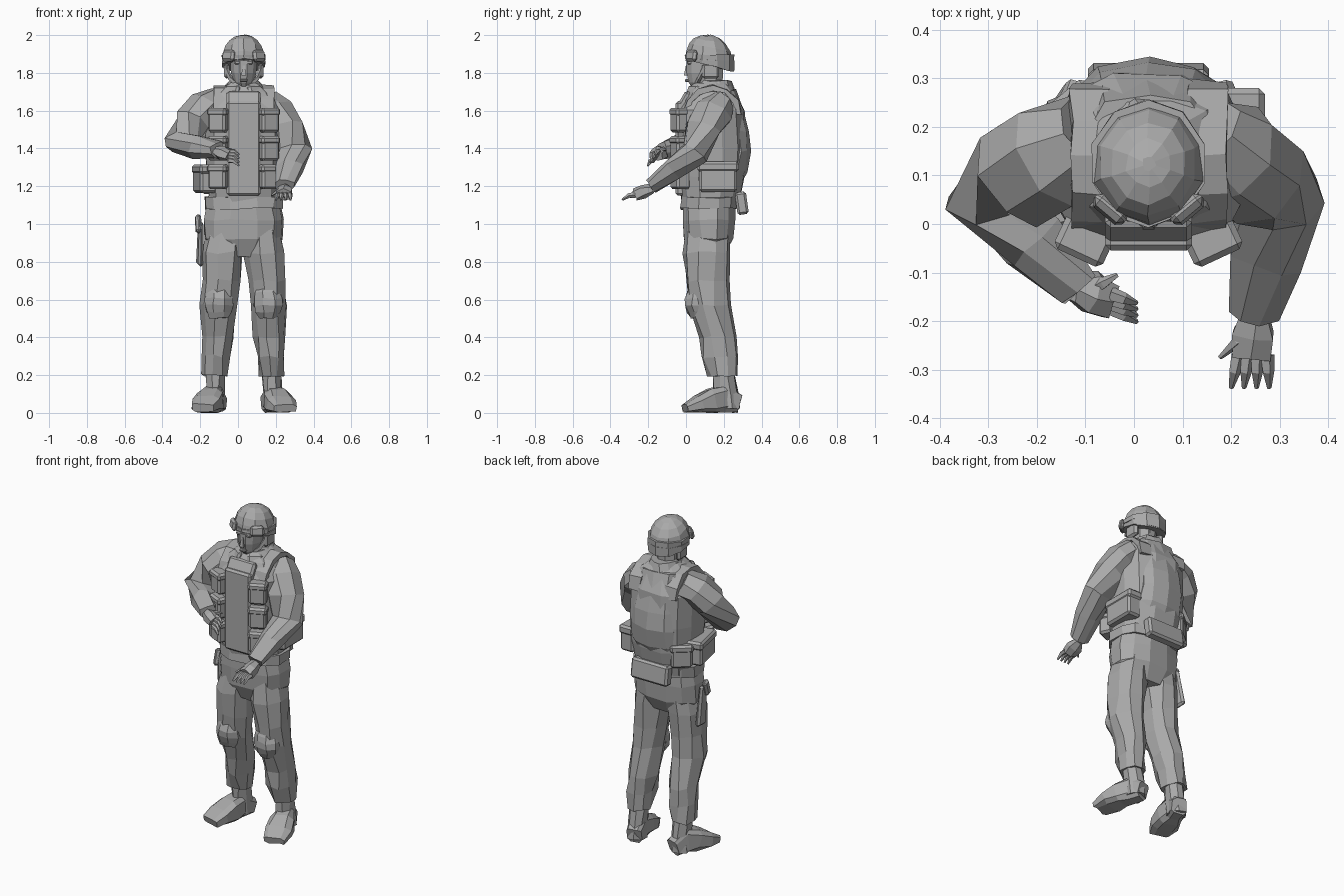
import bpy, bmesh, math, random
from mathutils import Vector, Matrix

random.seed(4)
default = bpy.data.objects.get("Cube")
if default:
    bpy.data.objects.remove(default, do_unlink=True)

grey = bpy.data.materials.new("plain grey")
grey.use_nodes = True
grey.diffuse_color = (0.4, 0.4, 0.4, 1)
grey.node_tree.nodes["Principled BSDF"].inputs["Base Color"].default_value = grey.diffuse_color

MIDDLE = 0.03
SIDES = {"right": -1, "left": 1}


def finish(name, bm):
    bmesh.ops.recalc_face_normals(bm, faces=bm.faces)
    mesh = bpy.data.meshes.new(name)
    bm.to_mesh(mesh)
    bm.free()
    mesh.materials.append(grey)
    obj = bpy.data.objects.new(name, mesh)
    bpy.context.collection.objects.link(obj)


def loft(name, centres, widths, depths, sides=8, level=False, square=1, rough=0.006, tilt=0):
    """Skin rings that lie level, or square to the path through the centres."""
    bm = bmesh.new()
    loops = []
    centres = [Vector(centre) for centre in centres]
    last = len(centres) - 1
    for i, (centre, width, depth) in enumerate(zip(centres, widths, depths)):
        across, front = Vector((1, 0, 0)), Vector((0, 1, 0))
        if not level:
            along = (centres[min(i + 1, last)] - centres[max(i - 1, 0)]).normalized()
            across = along.cross(Vector((0, 0, 1))).normalized()
            front = across.cross(along)
        loop = []
        for k in range(sides):
            angle = math.tau * (k + 0.5) / sides
            c, s = math.cos(angle), math.sin(angle)
            c = math.copysign(abs(c) ** square, c)
            s = math.copysign(abs(s) ** square, s)
            point = centre + across * c * width + front * s * depth
            point.z -= tilt * s * (1 - i / last)
            point += Vector([random.uniform(-rough, rough) for axis in "xyz"])
            point.z = max(point.z, 0)
            loop.append(bm.verts.new(point))
        loops.append(loop)
    for low, high in zip(loops, loops[1:]):
        for k in range(sides):
            n = (k + 1) % sides
            bm.faces.new((low[k], low[n], high[n], high[k]))
    bm.faces.new(loops[0])
    bm.faces.new(loops[-1])
    finish(name, bm)


def column(name, y, profile, sides=12, **options):
    """Upright body part on the middle line, from rows of height, half width, half depth."""
    heights, widths, depths = zip(*profile)
    centres = [(MIDDLE, y, z) for z in heights]
    loft(name, centres, widths, depths, sides, level=True, **options)


def block(name, centre, size, turn=0, lean=0, taper=1, bevel=0.012):
    """Bevelled block, turned about z, leaning about x, narrowed at the top."""
    bm = bmesh.new()
    bmesh.ops.create_cube(bm, size=1)
    for v in bm.verts:
        narrow = taper if v.co.z > 0 else 1
        v.co = Vector((v.co.x * size[0] * narrow, v.co.y * size[1] * narrow, v.co.z * size[2]))
    bmesh.ops.bevel(bm, geom=bm.edges[:], offset=bevel, segments=1, affect='EDGES')
    spin = Matrix.Rotation(math.radians(turn), 4, 'Z') @ Matrix.Rotation(math.radians(lean), 4, 'X')
    bm.transform(Matrix.Translation(centre) @ spin)
    finish(name, bm)


def flapped_pouch(name, centre, size, turn=0):
    """Pouch with a lid that overhangs it a little."""
    block(name, centre, size, turn)
    centre, size = Vector(centre), Vector(size)
    lid = Vector((size.x * 1.1, size.y * 1.1, size.z / 3))
    block(name + "_flap", centre + Vector((0, 0, size.z / 3)), lid, turn)


# Trunk, hips and belt
column("jacket_and_vest", 0.13, [
    (1.1, 0.19, 0.15), (1.25, 0.2, 0.18), (1.4, 0.21, 0.185), (1.6, 0.21, 0.18), (1.7, 0.15, 0.13),
    (1.75, 0.08, 0.09)], square=0.8)
column("hips", 0.12, [(0.83, 0.13, 0.09), (0.92, 0.21, 0.13), (1.02, 0.215, 0.14), (1.15, 0.19, 0.14)],
       square=0.85)
column("belt", 0.12, [(1.08, 0.21, 0.15), (1.14, 0.21, 0.15)], square=0.8)
column("collar", 0.15, [(1.68, 0.12, 0.12), (1.76, 0.08, 0.09)])

# Vest panels, shoulder straps and chest pouches
block("front_panel", (MIDDLE, -0.03, 1.4), (0.18, 0.05, 0.5))
block("front_panel_top", (MIDDLE, 0, 1.65), (0.18, 0.06, 0.1), lean=-30)
steps = [step / 5 for step in range(6)]
spine = [(MIDDLE, 0.17 + 0.08 * math.sin(math.pi * t ** 0.8), 1.17 + 0.54 * t) for t in steps]
loft("back_panel", spine, [0.16 - 0.03 * t for t in steps], [0.09] * len(steps), 10, level=True, square=0.75)
for label, side in SIDES.items():
    x = MIDDLE + side * 0.12
    arc = [math.pi * step / 6 for step in range(7)]
    strap = [(x, 0.14 - 0.14 * math.cos(a), 1.58 + 0.14 * math.sin(a)) for a in arc]
    loft(label + "_shoulder_strap", strap, [0.05] * len(arc), [0.02] * len(arc), 4, square=0.7)
    block(label + "_collar_point", (MIDDLE + side * 0.06, 0.04, 1.71), (0.09, 0.03, 0.05), side * 35, -25)
    for row in range(3):
        flapped_pouch(label + "_chest_pouch_" + "abc"[row], (x + side * 0.01, -0.03, 1.25 + row * 0.15),
                      (0.1, 0.08, 0.13), side * 25)

# Belt kit
flapped_pouch("left_hip_pouch", (0.22, 0.17, 1.25), (0.09, 0.2, 0.16))
flapped_pouch("right_hip_pouch", (-0.17, 0.1, 1.24), (0.1, 0.2, 0.15), 12)
flapped_pouch("right_rear_pouch", (-0.12, 0.22, 1.23), (0.12, 0.1, 0.14), 40)
block("rear_belt_pack", (MIDDLE, 0.295, 1.11), (0.25, 0.06, 0.12), lean=8)
block("thigh_holster", (-0.2, 0.13, 0.9), (0.03, 0.1, 0.24), 8, 8, taper=0.7)
block("holster_grip", (-0.21, 0.1, 1), (0.03, 0.05, 0.1), 8, -20)

# Trousers, knee pads and boots; rows give outward offset, depth, height, half width
leg_rows = [(0.15, 0.2, 0.2, 0.065), (0.145, 0.18, 0.3, 0.08), (0.14, 0.17, 0.4, 0.085),
            (0.13, 0.12, 0.57, 0.095), (0.12, 0.11, 0.7, 0.1), (0.11, 0.11, 0.85, 0.11),
            (0.09, 0.12, 1, 0.1)]
for label, side in SIDES.items():
    centres = [Vector((MIDDLE + side * row[0], row[1], row[2])) for row in leg_rows]
    widths = [row[-1] for row in leg_rows]
    loft(label + "_trouser_leg", centres, widths, [w + 0.015 for w in widths], 9, level=True, rough=0.01)
    knee, ankle = centres[3], centres[0]
    pad = [knee + Vector((0, -0.06, 0.035 * step)) for step in range(-2, 4)]
    bulge = [0.05 + 0.035 * math.sin(math.pi * step / 5) for step in range(6)]
    loft(label + "_knee_pad", pad, bulge, [b * 0.8 for b in bulge], level=True)
    shaft = [ankle + Vector((0, 0.02 - z / 10, z - 0.18)) for z in (0, 0.08, 0.2)]
    loft(label + "_boot_shaft", shaft, (0.055, 0.05, 0.055), (0.065, 0.07, 0.06), level=True)
    toe_way = Vector((side * 0.085, -0.28, 0))
    heights = (0.05, 0.075, 0.065, 0.045, 0.025)
    sole = [Vector((ankle.x - side * 0.015, 0.275, h)) + toe_way * i / 4 for i, h in enumerate(heights)]
    loft(label + "_boot_foot", sole, (0.045, 0.055, 0.07, 0.08, 0.06), heights, square=0.55)


def sleeve(label, shoulder, elbow, wrist):
    """Upper arm bowed upward, then a straight tapering forearm."""
    shoulder, elbow, wrist = map(Vector, (shoulder, elbow, wrist))
    upper = [shoulder.lerp(elbow, t / 3) + Vector((0, 0, 0.04 * math.sin(math.pi * t / 3))) for t in range(3)]
    lower = [elbow.lerp(wrist, t / 2) for t in range(3)]
    widths = (0.09, 0.115, 0.11, 0.09, 0.075, 0.05)
    loft(label + "_sleeve", upper + lower, widths, [w * 0.85 for w in widths], rough=0.009)


def hand(label, wrist, reach, spread, thumb):
    """Palm, four fingers fanned along spread, and a thumb."""
    wrist, reach, spread, thumb = map(Vector, (wrist, reach, spread, thumb))
    knuckles = wrist + reach * 0.6
    palm = (0.03, 0.05, 0.04)
    loft(label + "_palm", (wrist, wrist + reach * 0.3, knuckles), palm, [p * 0.8 for p in palm], 6)
    paths = {"thumb": (wrist + reach * 0.2, wrist + reach * 0.3 + thumb)}
    for i, finger in enumerate(("index", "middle", "ring", "little")):
        fan = spread * (i - 1.5)
        paths[finger] = (knuckles + fan, knuckles + fan * 1.3 + reach * 0.45)
    thin = (0.016, 0.013, 0.005)
    for finger, (start, tip) in paths.items():
        bend = start.lerp(tip, 0.5) + Vector((0, 0, 0.01))
        loft(label + "_" + finger + "_finger", (start, bend, tip), thin, thin, 5, rough=0)


# Arms: the right one crosses the chest, the left one reaches forward and down
sleeve("right", (-0.1, 0.18, 1.65), (-0.305, 0.06, 1.43), (-0.11, -0.13, 1.39))
sleeve("left", (0.15, 0.18, 1.64), (0.305, 0.05, 1.38), (0.25, -0.18, 1.2))
hand("right", (-0.12, -0.13, 1.39), (0.12, -0.05, -0.05), (0, 0.01, 0.015), (0.05, 0.04, 0.02))
hand("left", (0.25, -0.18, 1.19), (-0.01, -0.15, -0.06), (0.02, 0, 0), (-0.07, -0.05, -0.02))

# Neck, head and face
column("neck", 0.13, [(1.66, 0.07, 0.07), (1.82, 0.06, 0.07)], 8)
column("head", 0.1, [(1.71, 0.03, 0.06), (1.75, 0.055, 0.09), (1.8, 0.07, 0.1), (1.87, 0.075, 0.1)], rough=0)
column("nose", 0.01, [(1.785, 0.018, 0.03), (1.84, 0.008, 0.015)], 4, rough=0)
block("lips", (MIDDLE, 0.01, 1.76), (0.04, 0.03, 0.015), bevel=0.004)
block("brow", (MIDDLE, 0.02, 1.855), (0.1, 0.03, 0.02), bevel=0.006)

# Helmet dome, bands, goggles, ear covers and chin straps
dome = [math.pi / 2 * step / 5 for step in range(5)] + [1.5]
column("helmet", 0.125, [(1.84 + 0.16 * math.sin(a), 0.12 * math.cos(a) ** 0.8, 0.13 * math.cos(a) ** 0.8)
                         for a in dome], 10, rough=0.003, tilt=0.035)
for name, base, slope in (("helmet_brim", 1.84, 0.03), ("goggle_band", 1.87, 0.01)):
    column(name, 0.125, [(base, 0.12, 0.13), (base + 0.025, 0.122, 0.132)], 10, rough=0.002, tilt=slope)
for label, side in SIDES.items():
    block(label + "_goggle", (MIDDLE + side * 0.08, 0.03, 1.89), (0.08, 0.03, 0.06), side * 40, -10)
    block(label + "_ear_cover", (MIDDLE + side * 0.09, 0.13, 1.81), (0.03, 0.09, 0.08))
    cheek = [(MIDDLE + side * 0.095 * (1 - t * t), 0.1 - t * 0.06, 1.83 - t * 0.12) for t in (0, 0.5, 1)]
    loft(label + "_chin_strap", cheek, [0.012] * 3, [0.012] * 3, 4, rough=0)
